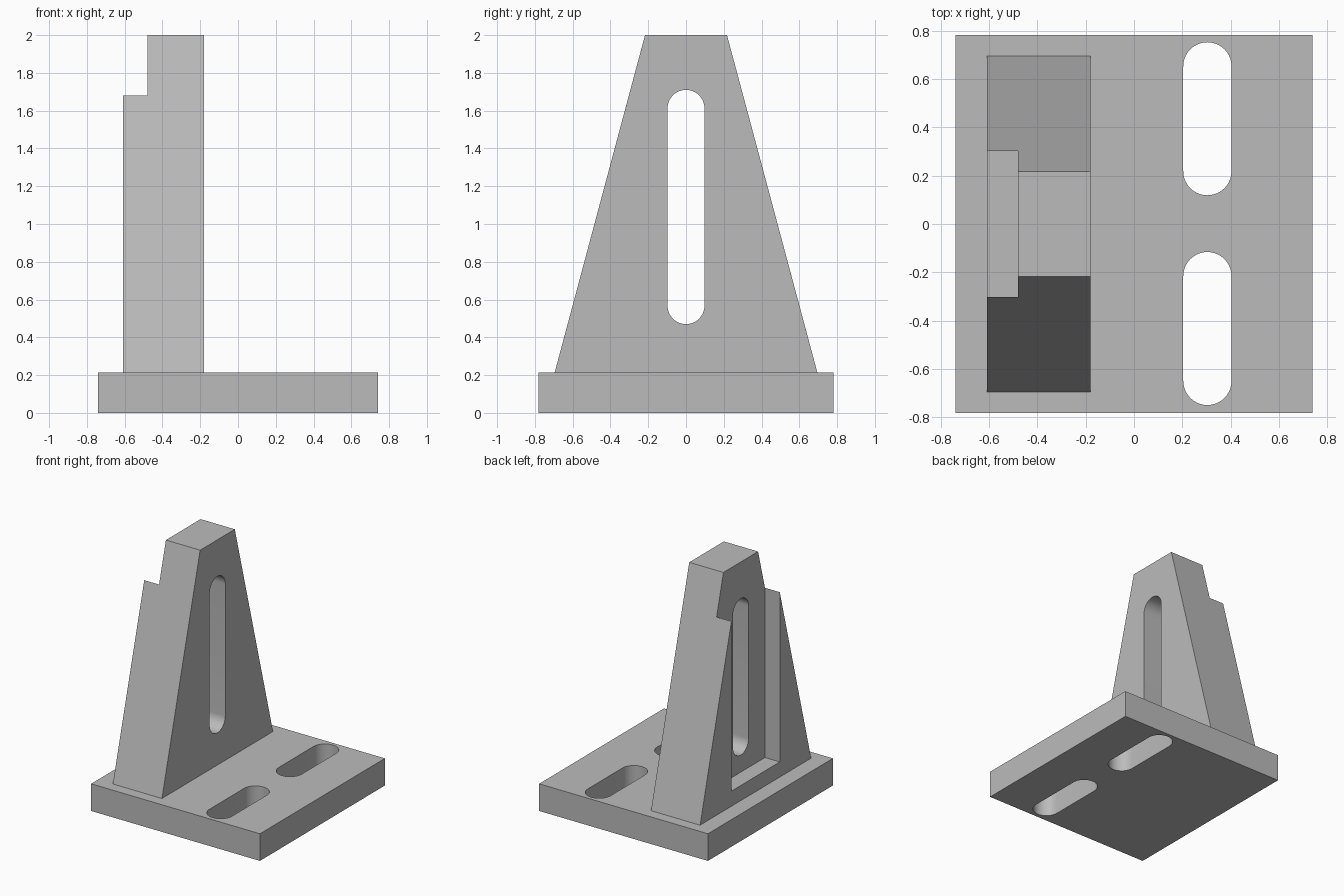
import bpy, bmesh, math
from mathutils import Vector

cube = bpy.data.objects.get("Cube")
if cube:
    bpy.data.objects.remove(cube, do_unlink=True)

grey = bpy.data.materials.new("plain grey")
grey.use_nodes = True
GREY = (0.5, 0.5, 0.5, 1)
grey.diffuse_color = GREY
grey.node_tree.nodes["Principled BSDF"].inputs["Base Color"].default_value = GREY


def prism(name, outline, depth):
    """Extrude a closed outline of 3D points along a vector."""
    bm = bmesh.new()
    face = bm.faces.new([bm.verts.new(p) for p in outline])
    moved = bmesh.ops.extrude_face_region(bm, geom=[face])["geom"]
    bmesh.ops.translate(bm, vec=Vector(depth),
                        verts=[v for v in moved if isinstance(v, bmesh.types.BMVert)])
    bmesh.ops.recalc_face_normals(bm, faces=bm.faces)
    mesh = bpy.data.meshes.new(name)
    bm.to_mesh(mesh)
    bm.free()
    mesh.materials.append(grey)
    obj = bpy.data.objects.new(name, mesh)
    bpy.context.collection.objects.link(obj)
    return obj


def slot_outline(radius, low, high, steps=20):
    """Rounded slot as (across, along) pairs, from low to high."""
    points = []
    for centre, start in ((high - radius, 0), (low + radius, math.pi)):
        for i in range(steps + 1):
            a = start + math.pi * i / steps
            points.append((radius * math.cos(a), centre + radius * math.sin(a)))
    return points


def cut(target, cutter):
    cutter.hide_render = True
    mod = target.modifiers.new("cut", "BOOLEAN")
    mod.operation = "DIFFERENCE"
    mod.solver = "EXACT"
    mod.object = cutter
    bpy.context.view_layer.objects.active = target
    bpy.ops.object.modifier_apply(modifier=mod.name)
    bpy.data.objects.remove(cutter, do_unlink=True)


# Main sizes
base_x, base_y, base_top = 0.74, 0.782, 0.215
wall_back, wall_front, top = -0.61, -0.18, 2.0
foot, crown = 0.695, 0.217
ledge, floor_x, pocket_low = 1.68, -0.48, 0.335

# Base plate with two mounting slots
base = prism("base_plate", [(-base_x, -base_y, 0), (base_x, -base_y, 0),
                            (base_x, base_y, 0), (-base_x, base_y, 0)], (0, 0, base_top))
for low, high in ((0.119, 0.753), (-0.75, -0.116)):
    outline = [(0.304 + u, v, -0.1) for u, v in slot_outline(0.1, low, high)]
    cut(base, prism("base_slot_cutter", outline, (0, 0, 0.5)))

# Tapered upright
wall = prism("upright", [(wall_back, -foot, base_top), (wall_back, foot, base_top),
                         (wall_back, crown, top), (wall_back, -crown, top)],
             (wall_front - wall_back, 0, 0))

# Open-topped pocket in the upright's outer face
half = foot + (crown - foot) * (ledge - base_top) / (top - base_top)
cut(wall, prism("pocket_cutter", [(-1, -half, pocket_low), (-1, half, pocket_low),
                                  (-1, half, 2.2), (-1, -half, 2.2)], (1 + floor_x, 0, 0)))

# Long slot through the upright
outline = [(-1, u, v) for u, v in slot_outline(0.098, 0.47, 1.71)]
cut(wall, prism("upright_slot_cutter", outline, (1.5, 0, 0)))

# Smooth slot ends, sharp edges elsewhere
for obj in (base, wall):
    bpy.ops.object.select_all(action="DESELECT")
    obj.select_set(True)
    bpy.context.view_layer.objects.active = obj
    bpy.ops.object.shade_smooth_by_angle(angle=math.radians(30))
